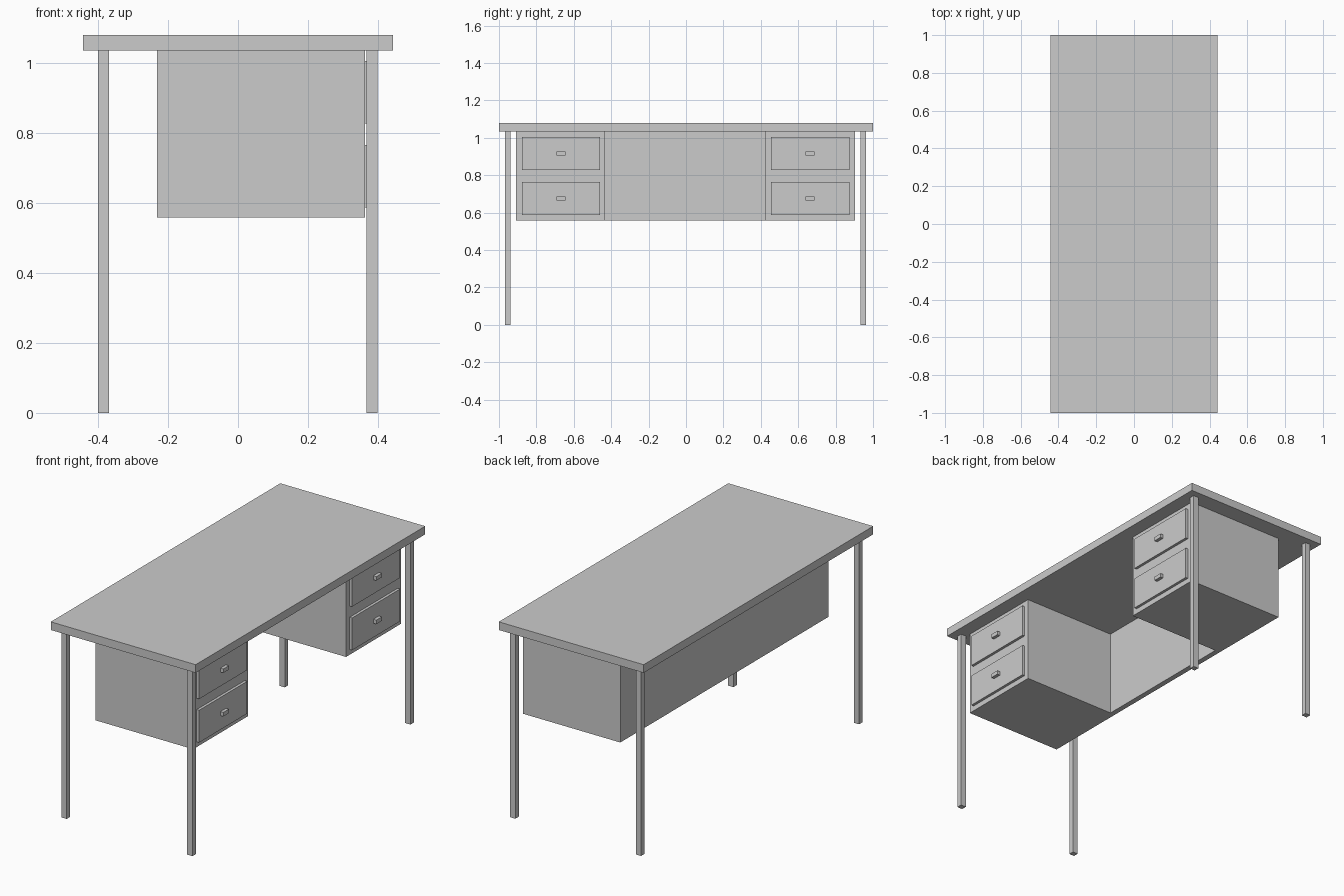
import bpy, bmesh

if "Cube" in bpy.data.objects:
    bpy.data.objects.remove(bpy.data.objects["Cube"])


def box(name, x0, x1, y0, y1, z0, z1):
    bpy.ops.mesh.primitive_cube_add(size=1)
    ob = bpy.context.object
    ob.name = name
    ob.location = ((x0 + x1) / 2, (y0 + y1) / 2, (z0 + z1) / 2)
    ob.scale = (x1 - x0, y1 - y0, z1 - z0)
    bpy.ops.object.transform_apply(location=True, rotation=False, scale=True)
    return ob


UNDER = 1.035   # underside of the desktop
FRONT = 0.363   # front plane of the pedestals

# Desktop
box("desktop", -0.442, 0.442, -1, 1, UNDER, 1.08)

# Four square legs
for xn, x in (("back", -0.384), ("front", 0.383)):
    for yn, y in (("left", -0.952), ("right", 0.948)):
        box(f"{xn}_{yn}_leg", x - 0.016, x + 0.016, y - 0.015, y + 0.015, 0, UNDER)

# Two pedestals joined by the back panel: one extruded U profile
profile = [(-0.232, -0.909), (FRONT, -0.909), (FRONT, -0.433), (-0.202, -0.433),
           (-0.202, 0.423), (FRONT, 0.423), (FRONT, 0.904), (-0.232, 0.904)]
bm = bmesh.new()
base = bm.faces.new([bm.verts.new((x, y, 0.558)) for x, y in profile])
ext = bmesh.ops.extrude_face_region(bm, geom=[base])
verts = [v for v in ext["geom"] if isinstance(v, bmesh.types.BMVert)]
bmesh.ops.translate(bm, verts=verts, vec=(0, 0, UNDER - 0.558))
bmesh.ops.recalc_face_normals(bm, faces=bm.faces[:])
mesh = bpy.data.meshes.new("pedestals_and_back_panel")
bm.to_mesh(mesh)
bm.free()
bpy.context.collection.objects.link(bpy.data.objects.new("pedestals_and_back_panel", mesh))

# Raised drawer fronts with small block handles
for yn, y in (("left", -0.669), ("right", 0.664)):
    for zn, z in (("lower", 0.676), ("upper", 0.916)):
        box(f"{yn}_{zn}_drawer_front", FRONT, FRONT + 0.015, y - 0.209, y + 0.209, z - 0.089, z + 0.089)
        box(f"{yn}_{zn}_drawer_handle", FRONT + 0.015, FRONT + 0.033, y - 0.024, y + 0.024, z - 0.011, z + 0.011)
